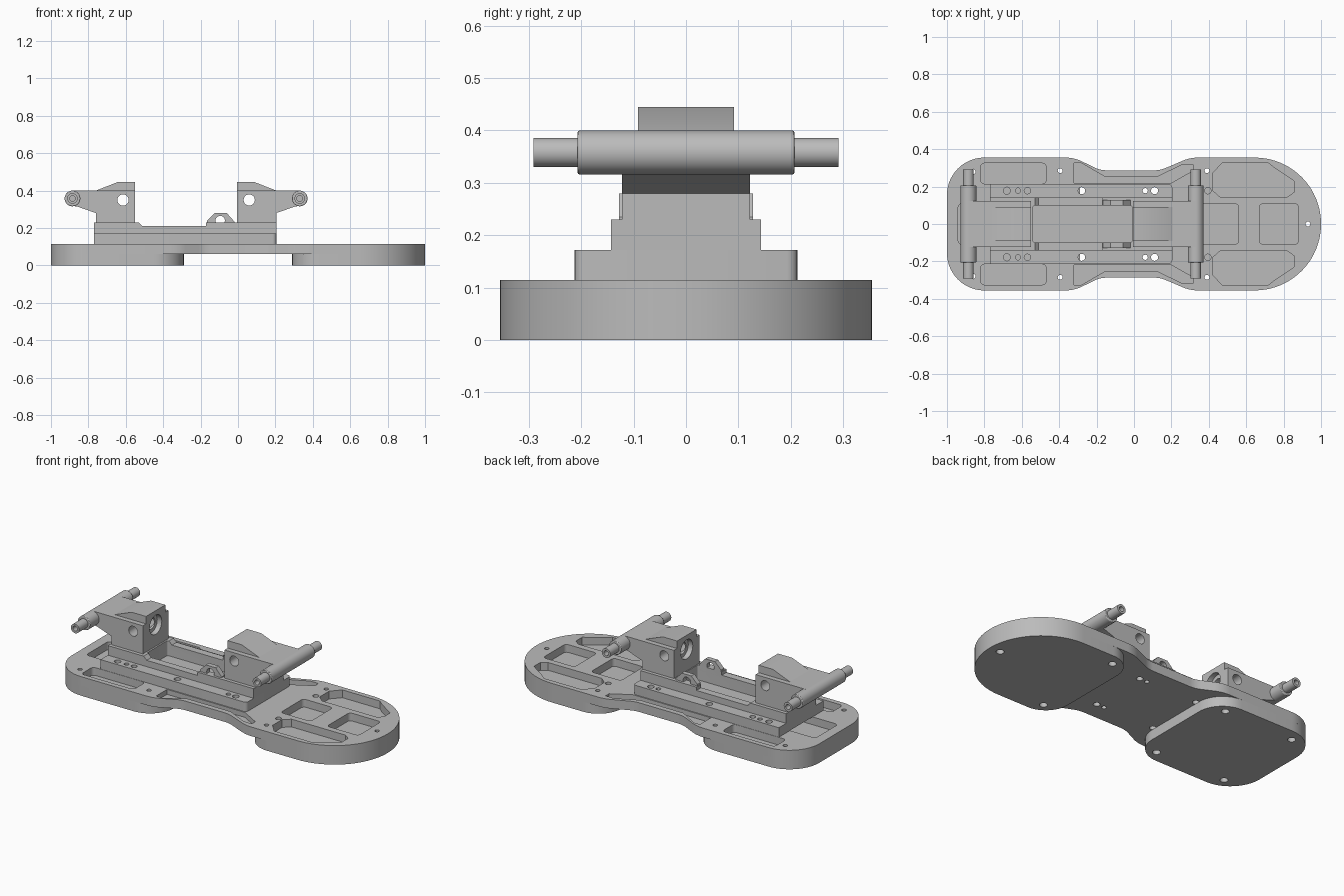
import bpy, bmesh, math
from mathutils import Vector

old = bpy.data.objects.get("Cube")
if old:
    bpy.data.objects.remove(old)

grey = bpy.data.materials.new("metal_grey")
grey.use_nodes = True
COLOUR = (0.5, 0.5, 0.5, 1)
grey.diffuse_color = COLOUR
grey.node_tree.nodes["Principled BSDF"].inputs["Base Color"].default_value = COLOUR

PLACE = {"z": lambda u, v, w: (u, v, w),   # plan shape pushed up
         "y": lambda u, v, w: (u, w, v),   # side profile pushed across
         "x": lambda u, v, w: (w, u, v)}   # end profile pushed along


def prism(name, pts, lo, hi, axis="z"):
    bm = bmesh.new()
    ends = [[bm.verts.new(PLACE[axis](p[0], p[1], w)) for p in pts] for w in (lo, hi)]
    n = len(pts)
    for ring in ends:
        bm.faces.new(ring)
    for i in range(n):
        j = (i + 1) % n
        bm.faces.new((ends[0][i], ends[0][j], ends[1][j], ends[1][i]))
    bmesh.ops.recalc_face_normals(bm, faces=bm.faces)
    mesh = bpy.data.meshes.new(name)
    bm.to_mesh(mesh)
    bm.free()
    mesh.materials.append(grey)
    ob = bpy.data.objects.new(name, mesh)
    bpy.context.collection.objects.link(ob)
    return ob


def rounded(corners, steps=10):
    """Polygon with each (x, y, radius) corner turned into an arc."""
    out = []
    for i, (x, y, r) in enumerate(corners):
        p = Vector((x, y))
        a = (Vector(corners[i - 1][:2]) - p).normalized()
        b = (Vector(corners[(i + 1) % len(corners)][:2]) - p).normalized()
        half = a.angle(b) / 2
        if r == 0 or half > 1.56:
            out.append(p)
            continue
        centre = p + (a + b).normalized() * r / math.sin(half)
        start = p + a * r / math.tan(half) - centre
        end = p + b * r / math.tan(half) - centre
        turn = start.angle_signed(end)
        for k in range(steps + 1):
            t = -turn * k / steps
            c, s = math.cos(t), math.sin(t)
            out.append(centre + Vector((start.x * c - start.y * s, start.x * s + start.y * c)))
    return out


def mirrored(half):
    return half + [(x, -y, r) for x, y, r in reversed(half)]


def box(x0, x1, y0, y1, r=0.02):
    return rounded([(x0, y0, r), (x0, y1, r), (x1, y1, r), (x1, y0, r)], 4)


def circle(u, v, r, n=24):
    return [(u + r * math.cos(math.tau * k / n), v + r * math.sin(math.tau * k / n)) for k in range(n)]


def cut(ob, pts, lo, hi, axis="z"):
    cutter = prism("cutter", pts, lo, hi, axis)
    mod = ob.modifiers.new("cut", "BOOLEAN")
    mod.operation, mod.solver, mod.object = "DIFFERENCE", "EXACT", cutter
    bpy.context.view_layer.objects.active = ob
    bpy.ops.object.modifier_apply(modifier=mod.name)
    bpy.data.objects.remove(cutter)


SIDES = (1, -1)
W = 0.355

# Sole plate with waisted outline
plate = prism("sole_plate", rounded(mirrored([
    (-1, W, 0.2), (-0.32, W, 0.2), (-0.18, 0.287, 0.15),
    (0.14, 0.287, 0.15), (0.3, W, 0.2), (1, W, W - 0.0005)]), 20), 0.06, 0.115)

# Heel and toe pads below it
heel = prism("heel_pad", rounded(mirrored([(-1, W, 0.2), (-0.29, W, 0.16)]), 14), 0, 0.06)
toe = prism("toe_pad", rounded(mirrored([(0.29, W, 0.15), (1, W, W - 0.0005)]), 20), 0, 0.06)

# Pockets in the top of the plate
DEEP, TOP = 0.068, 0.2
for x0, x1 in ((-0.94, -0.55), (0.36, 0.56), (0.67, 0.88)):
    cut(plate, box(x0, x1, -0.108, 0.108), DEEP, TOP)
for s in SIDES:
    cut(plate, box(-0.82, -0.47, s * 0.215, s * 0.325), DEEP, TOP)
    toe_pocket = [(0.42, 0.18), (0.46, 0.145), (0.82, 0.145), (0.855, 0.17),
                  (0.855, 0.23), (0.75, 0.3), (0.72, 0.325), (0.47, 0.325), (0.42, 0.27)]
    cut(plate, [(x, s * y) for x, y in toe_pocket], DEEP, TOP)
    waist_pocket = [(-0.32, 0.22), (-0.32, 0.325), (-0.28, 0.325), (-0.16, 0.255),
                    (0.13, 0.255), (0.26, 0.318), (0.315, 0.318), (0.315, 0.285), (0.2, 0.22)]
    cut(plate, [(x, s * y) for x, y in waist_pocket], 0.085, TOP)

# Mounting block: wide foot and stepped spine with a central channel
foot = prism("block_foot", rounded(mirrored([(-0.77, 0.213, 0), (0.205, 0.213, 0.02)]), 4), 0.115, 0.172)
spine = prism("block_spine", [(-0.77, 0.172), (-0.77, 0.23), (-0.53, 0.23), (-0.51, 0.21), (-0.17, 0.21),
                              (-0.17, 0.23), (0.205, 0.23), (0.205, 0.172)], -0.143, 0.143, "y")
for part in (foot, spine):
    cut(part, box(-0.54, -0.01, -0.098, 0.098, 0.01), 0.14, 0.3)

# Bolt holes
for s in SIDES:
    for x, r in ((-0.68, 0.019), (-0.62, 0.014), (-0.57, 0.017), (-0.28, 0.019), (0.06, 0.014), (0.11, 0.019)):
        for part in (plate, foot):
            cut(part, circle(x, s * 0.178, r, 16), 0.05, TOP)
    cut(plate, circle(0.395, s * 0.178, 0.017, 16), 0.05, TOP)
    for x, y, pad in ((-0.86, 0.28, heel), (-0.395, 0.285, heel), (0.39, 0.285, toe)):
        cut(plate, circle(x, s * y, 0.013, 16), 0.05, TOP)
        cut(pad, circle(x, s * y, 0.022, 16), -0.1, TOP)
cut(plate, circle(0.93, 0, 0.013, 16), 0.05, TOP)
cut(toe, circle(0.93, 0, 0.022, 16), -0.1, TOP)

# Pierced lugs on the channel walls
for s, side in ((1, "left"), (-1, "right")):
    lug = prism(side + "_lug", [(-0.17, 0.2), (-0.165, 0.24), (-0.125, 0.28), (-0.06, 0.28),
                                (-0.02, 0.235), (-0.02, 0.2)], s * 0.098, s * 0.128, "y")
    cut(lug, circle(-0.095, 0.24, 0.025), -0.2, 0.2, "y")

# Trucks, drawn outward from the inner face so the pair mirrors
for d, inner, end in ((-1, -0.55, "heel"), (1, -0.005, "toe")):
    def at(pts):
        return [(inner + d * u, v) for u, v in pts]

    body = prism(end + "_truck_body", at([(0, 0.23), (0, 0.4), (0.335, 0.4), (0.335, 0.318), (0.31, 0.315),
                                          (0.21, 0.28), (0.21, 0.23)]), -0.122, 0.122, "y")
    crown = prism(end + "_truck_crown", at([(0, 0.4), (0, 0.445), (0.095, 0.445), (0.21, 0.4)]),
                  -0.092, 0.092, "y")
    cut(body, circle(inner + d * 0.065, 0.35, 0.03), -0.2, 0.2, "y")
    for r, depth in ((0.058, 0.03), (0.035, 0.18)):
        for part in (body, crown):
            cut(part, circle(0, 0.36, r), inner - d * 0.05, inner + d * depth, "x")
    ax = inner + d * 0.335
    hanger = prism(end + "_hanger", circle(ax, 0.358, 0.042, 32), -0.207, 0.207, "y")
    bevel = hanger.modifiers.new("rim", "BEVEL")
    bevel.width, bevel.segments, bevel.angle_limit = 0.004, 2, math.radians(40)
    axle = prism(end + "_axle", circle(ax, 0.358, 0.028, 32), -0.291, 0.291, "y")
    for s in SIDES:
        cut(axle, circle(ax, 0.358, 0.015), s * 0.24, s * 0.32, "y")

# Smooth curved walls, keep machined edges sharp
bpy.ops.object.select_all(action="DESELECT")
for ob in bpy.context.collection.objects:
    if ob.type == "MESH" and grey.name in ob.data.materials:
        ob.select_set(True)
        bpy.context.view_layer.objects.active = ob
bpy.ops.object.shade_smooth_by_angle(angle=math.radians(30))
